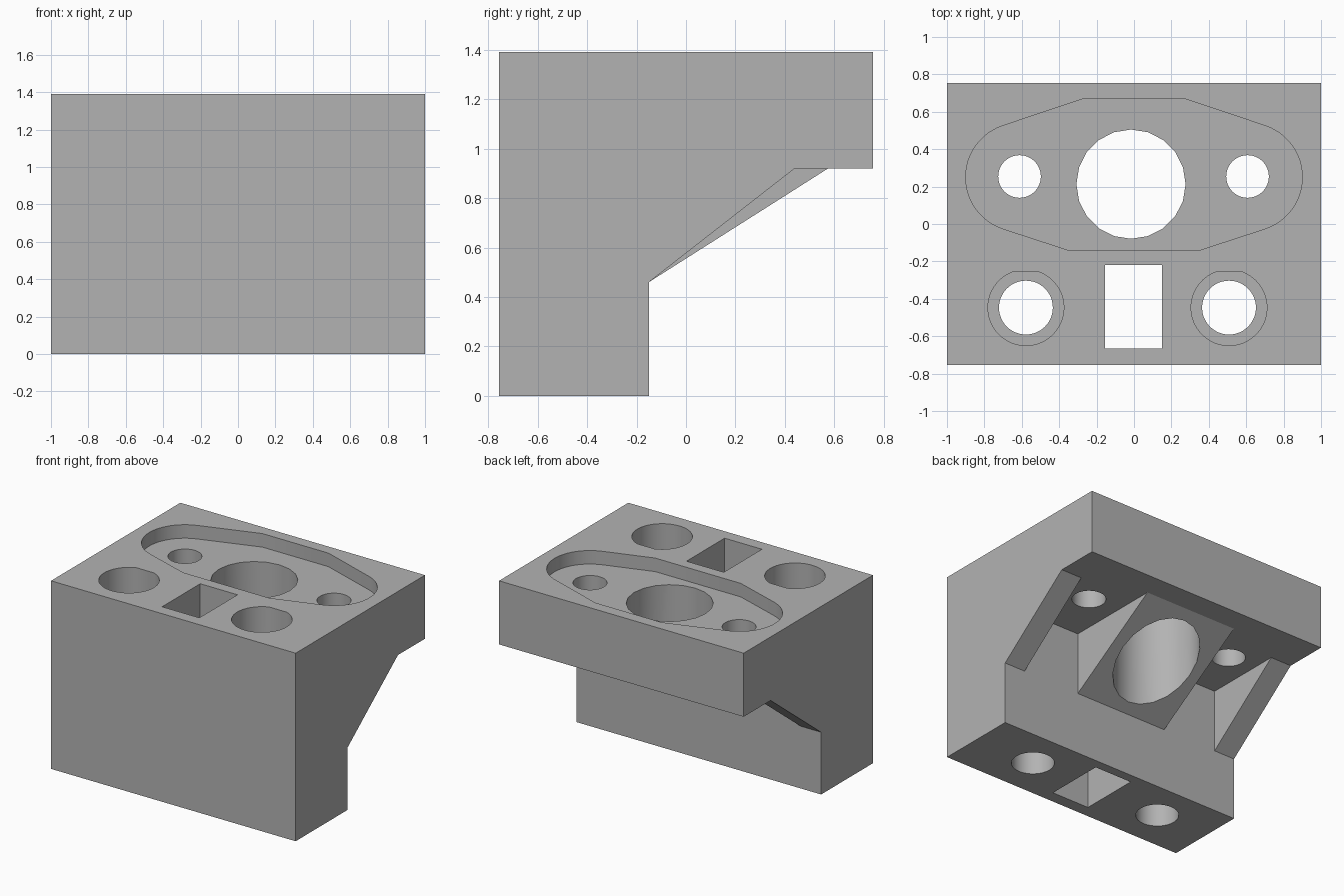
import bpy, bmesh, math
from mathutils import Vector

cube = bpy.data.objects.get("Cube")
if cube:
    bpy.data.objects.remove(cube)

grey = bpy.data.materials.new("plain grey")
grey.use_nodes = True
grey.diffuse_color = (0.45, 0.45, 0.45, 1)
grey.node_tree.nodes["Principled BSDF"].inputs["Base Color"].default_value = (0.45, 0.45, 0.45, 1)

TOP, SLAB = 1.39, 0.92


def prism(name, points, sweep):
    """Extrude a flat outline of 3D points along the sweep vector."""
    bm = bmesh.new()
    face = bm.faces.new([bm.verts.new(p) for p in points])
    out = bmesh.ops.extrude_face_region(bm, geom=[face])
    moved = [g for g in out["geom"] if isinstance(g, bmesh.types.BMVert)]
    bmesh.ops.translate(bm, verts=moved, vec=Vector(sweep))
    bmesh.ops.recalc_face_normals(bm, faces=bm.faces)
    mesh = bpy.data.meshes.new(name)
    bm.to_mesh(mesh)
    bm.free()
    mesh.materials.append(grey)
    obj = bpy.data.objects.new(name, mesh)
    bpy.context.collection.objects.link(obj)
    return obj


def side_prism(name, profile, x0, x1):
    return prism(name, [(x0, y, z) for y, z in profile], (x1 - x0, 0, 0))


def shaft(name, outline, z0, z1=TOP + 0.2):
    return prism(name, [(x, y, z0) for x, y in outline], (0, 0, z1 - z0))


def arc(cx, cy, r, start, end, steps):
    angles = [math.radians(start + (end - start) * i / steps) for i in range(steps + 1)]
    return [(cx + r * math.cos(a), cy + r * math.sin(a)) for a in angles]


def circle(cx, cy, r, sides=48):
    return arc(cx, cy, r, 0, 360, sides)[:-1]


def combine(tool, operation):
    mod = block.modifiers.new(operation, "BOOLEAN")
    mod.operation, mod.solver, mod.object = operation, "EXACT", tool
    bpy.context.view_layer.objects.active = block
    bpy.ops.object.modifier_apply(modifier=mod.name)
    bpy.data.objects.remove(tool)


# L-shaped main block
block = side_prism("mount_block", [(-0.755, 0), (-0.15, 0), (-0.15, SLAB), (0.755, SLAB),
                                   (0.755, TOP), (-0.755, TOP)], -1, 1)

# Sloped side ribs and the wide centre wedge under the overhang
for x0, x1, reach in [(-1, -0.83, 0.44), (0.83, 1, 0.44), (-0.39, 0.365, 0.575)]:
    rib = side_prism("rib", [(-0.3, 0.46), (-0.15, 0.46), (reach, SLAB),
                             (reach, 1.0), (-0.3, 1.0)], x0, x1)
    combine(rib, "UNION")

# Shallow rounded pocket in the top
right = [(0.35, -0.14)] + arc(0.61, 0.25, 0.29, -71.9, 71.5, 24) + [(0.27, 0.67)]
left = [(-x, y) for x, y in reversed(right)]
combine(shaft("pocket", right + left, TOP - 0.1), "DIFFERENCE")

# Large centre bore and two small holes through the overhang
combine(shaft("centre_bore", circle(-0.016, 0.213, 0.292, 20), 0.2), "DIFFERENCE")
for x in (-0.612, 0.607):
    combine(shaft("small_hole", circle(x, 0.254, 0.114), 0.8), "DIFFERENCE")

# Vertical holes with wider upper bores, flattened on the back side
for x in (-0.578, 0.508):
    combine(shaft("through_hole", circle(x, -0.447, 0.144), -0.2), "DIFFERENCE")
    bore = [(px, min(py, -0.257)) for px, py in arc(x, -0.447, 0.203, 110.6, 429.4, 44)]
    combine(shaft("wide_bore", bore, 0.69), "DIFFERENCE")

# Rectangular slot through the leg
combine(shaft("slot", [(-0.155, -0.665), (0.15, -0.665), (0.15, -0.22), (-0.155, -0.22)], -0.2),
        "DIFFERENCE")

bpy.ops.object.select_all(action="DESELECT")
block.select_set(True)
bpy.context.view_layer.objects.active = block
bpy.ops.object.shade_smooth_by_angle(angle=math.radians(25))
